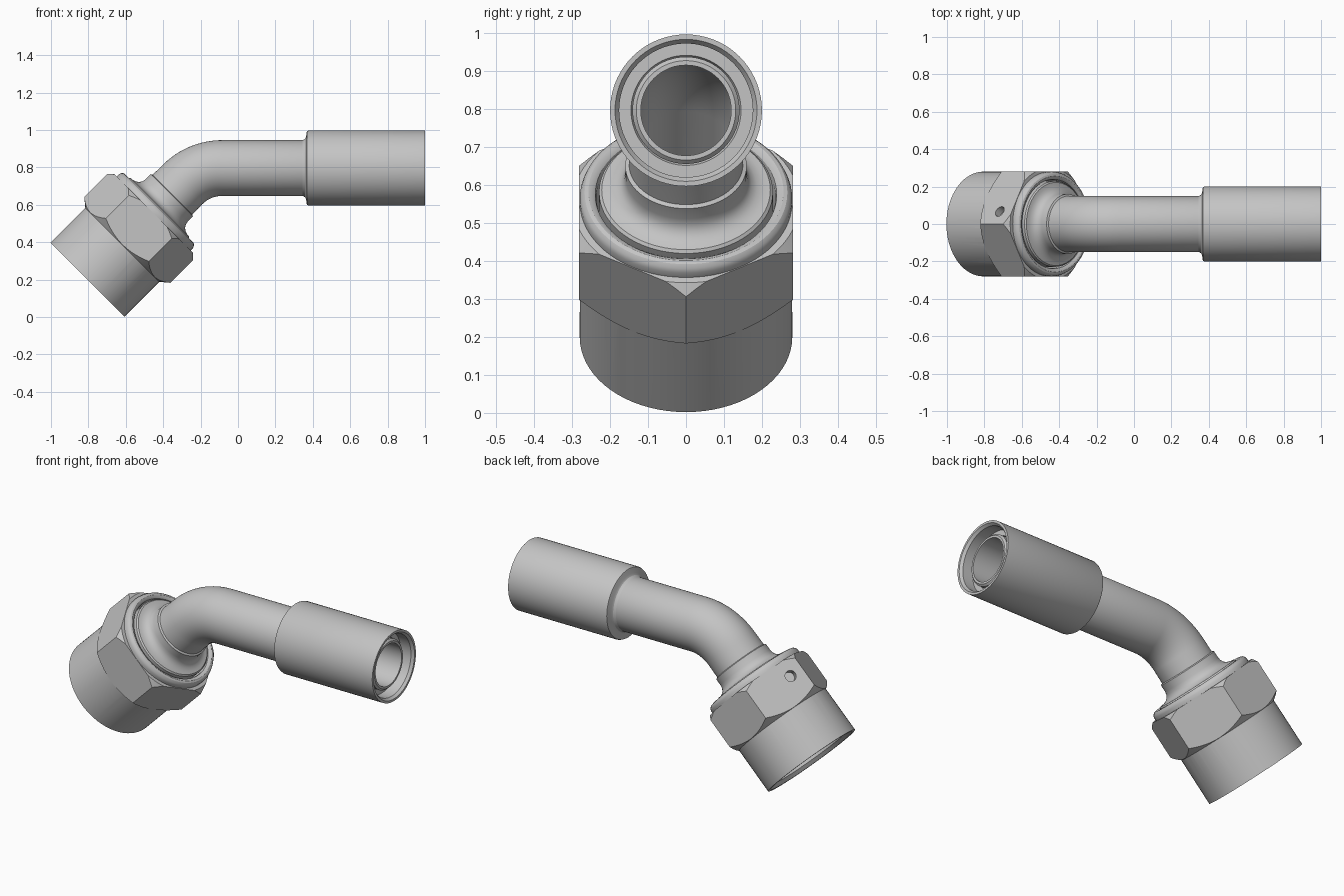
import bpy, bmesh, math
from mathutils import Vector

if "Cube" in bpy.data.objects:
    bpy.data.objects.remove(bpy.data.objects["Cube"])

steel = bpy.data.materials.new("satin_steel")
steel.use_nodes = True
COLOUR = (0.55, 0.55, 0.55, 1)
steel.diffuse_color = COLOUR
steel.node_tree.nodes["Principled BSDF"].inputs["Base Color"].default_value = COLOUR

# Centreline: 45 degree leg, bend, then a level run along x
START = Vector((-0.805, 0, 0.2))
CORNER = 0.844
BEND_R = 0.3
TURN = math.pi / 4
TANGENT = BEND_R * math.tan(TURN / 2)
BEND_IN = CORNER - TANGENT
BEND_OUT = BEND_IN + BEND_R * TURN
RUN_X = START.x + CORNER * math.cos(TURN) + TANGENT


def along(x):
    """Distance along the centreline of a point on the level run."""
    return BEND_OUT + x - RUN_X


def station(t):
    """Centre and in-plane normal of the centreline at distance t."""
    a = TURN - min(max(t - BEND_IN, 0) / BEND_R, TURN)
    leg = Vector((math.cos(TURN), 0, math.sin(TURN)))
    p = START + leg * min(t, BEND_IN)
    p += BEND_R * Vector((math.sin(TURN) - math.sin(a), 0,
                          math.cos(a) - math.cos(TURN)))
    p.x += max(t - BEND_OUT, 0)
    return p, Vector((-math.sin(a), 0, math.cos(a)))


def finish(obj):
    bpy.ops.object.select_all(action='DESELECT')
    obj.select_set(True)
    bpy.context.view_layer.objects.active = obj
    bpy.ops.object.shade_smooth_by_angle(angle=math.radians(28))


def make(name, bm):
    bmesh.ops.recalc_face_normals(bm, faces=bm.faces)
    mesh = bpy.data.meshes.new(name)
    bm.to_mesh(mesh)
    bm.free()
    mesh.materials.append(steel)
    obj = bpy.data.objects.new(name, mesh)
    bpy.context.collection.objects.link(obj)
    return obj


def sweep(name, profile, sides=72):
    """Closed (distance, radius) profile turned about the centreline."""
    bm = bmesh.new()
    rings = []
    for t, r in profile:
        c, n = station(t)
        rings.append([bm.verts.new(c + r * (math.cos(a) * n + math.sin(a) * Vector((0, 1, 0))))
                      for a in (math.tau * i / sides for i in range(sides))])
    for a, b in zip(rings, rings[1:] + rings[:1]):
        for i in range(sides):
            j = (i + 1) % sides
            bm.faces.new((a[i], a[j], b[j], b[i]))
    return make(name, bm)


def boolean(obj, tool, operation):
    mod = obj.modifiers.new("cut", 'BOOLEAN')
    mod.object, mod.operation, mod.solver = tool, operation, 'EXACT'
    bpy.context.view_layer.objects.active = obj
    bpy.ops.object.modifier_apply(modifier=mod.name)
    bpy.data.objects.remove(tool)


# Swivel nut: round skirt and rolled collar, with a chamfered hexagon
nut = sweep("swivel_nut", [
    (0, 0.262), (0, 0.28), (0.3, 0.2795), (0.5, 0.2795), (0.518, 0.2795), (0.53, 0.275),
    (0.538, 0.267), (0.541, 0.257), (0.538, 0.247), (0.531, 0.239), (0.52, 0.236),
    (0.4, 0.236), (0.36, 0.245), (0.02, 0.245)])
APOTHEM = 0.2815
hexagon = sweep("hexagon", [(0.25, 0.26), (0.25, APOTHEM / math.cos(math.pi / 6)),
                            (0.502, APOTHEM / math.cos(math.pi / 6)), (0.502, 0.26)], 6)
chamfer = sweep("chamfer", [(0.262, 0.25), (0.262, 0.278), (0.305, 0.33),
                            (0.47, 0.33), (0.501, 0.299), (0.501, 0.25)])
boolean(hexagon, chamfer, 'INTERSECT')
boolean(nut, hexagon, 'UNION')

# Small drilled hole in an upper flat of the nut
centre, up = station(0.41)
out = up * math.cos(math.pi / 6) + Vector((0, 0.5, 0))
side = up * 0.5 - Vector((0, math.cos(math.pi / 6), 0))
bm = bmesh.new()
bmesh.ops.create_cone(bm, cap_ends=True, segments=24, radius1=0.03, radius2=0.03, depth=0.1)
drill = make("drill", bm)
drill.rotation_euler = out.to_track_quat('Z', 'Y').to_euler()
drill.location = centre + out * 0.29 + side * 0.085
bpy.context.view_layer.update()
boolean(nut, drill, 'DIFFERENCE')
finish(nut)

# Bent tube with sealing nose, flared shoulder, hose nipple and open bore
BORE = 0.119
bend = [BEND_IN + (BEND_OUT - BEND_IN) * i / 16 for i in range(17)]
outer = [(0.15, 0.13), (0.15, 0.165), (0.33, 0.2), (0.4, 0.23), (0.54, 0.229),
         (0.547, 0.222), (0.549, 0.205), (0.555, 0.187), (0.566, 0.172),
         (0.582, 0.163), (0.6, 0.16), (0.638, 0.16), (0.643, 0.15)]
outer += [(t, 0.149) for t in bend]
outer += [(along(0.45), 0.149), (along(0.47), 0.141), (along(0.955), 0.141),
          (along(0.965), 0.131), (along(0.965), BORE)]
bore = [(t, BORE) for t in reversed(bend)] + [(0.17, BORE)]
finish(sweep("bent_tube", outer + bore))

# Crimp ferrule with rounded neck and recessed open end
ferrule = [(0.34, 0.147), (0.348, 0.15), (0.358, 0.156), (0.364, 0.166), (0.367, 0.19),
           (0.37, 0.197), (0.377, 0.2), (1.0, 0.2), (1.0, 0.187), (0.985, 0.176),
           (0.92, 0.176), (0.92, 0.145), (0.9, 0.135), (0.4, 0.135)]
finish(sweep("crimp_ferrule", [(along(x), r) for x, r in ferrule]))
